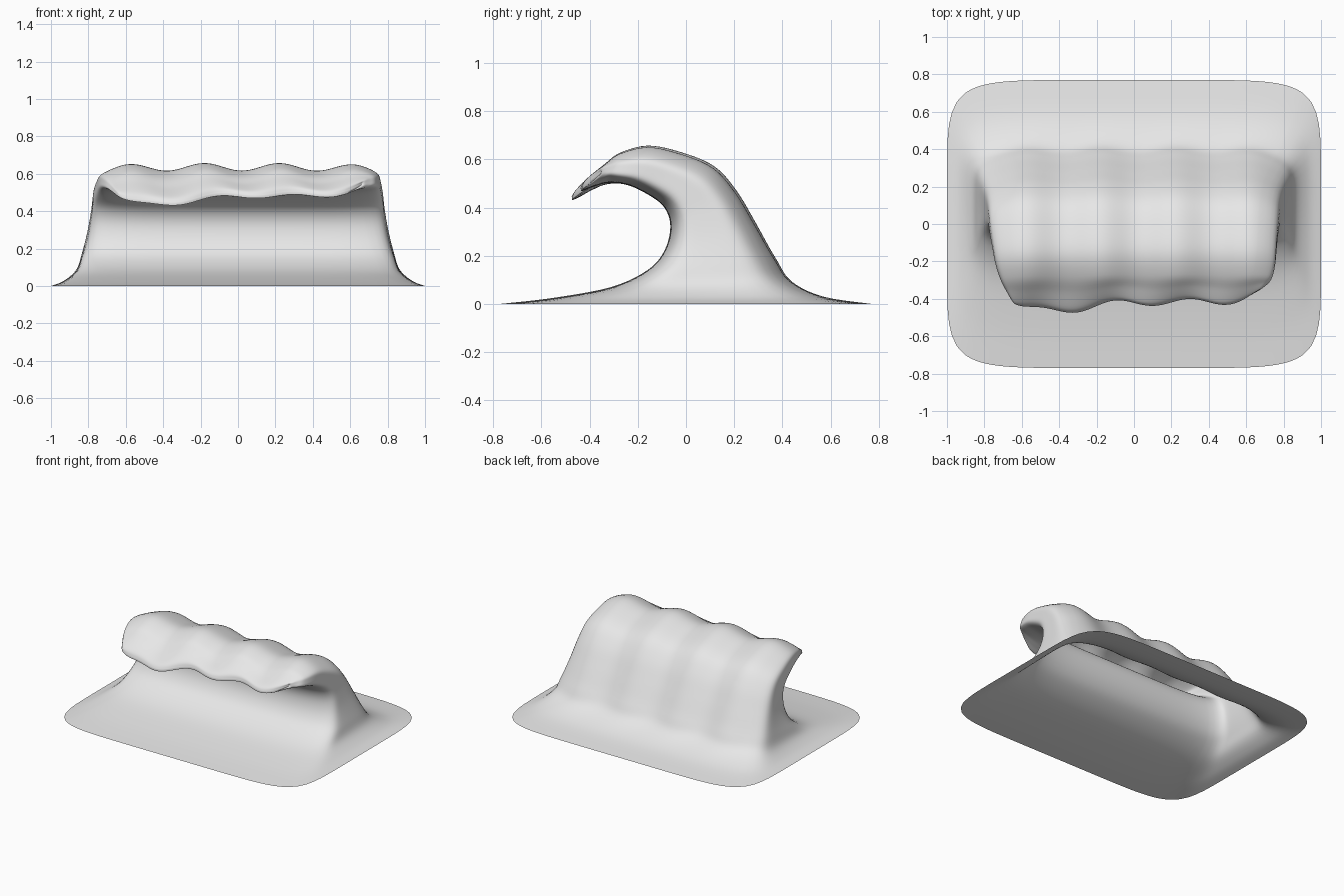
import bpy
import bmesh
import math

cube = bpy.data.objects.get("Cube")
if cube:
    bpy.data.objects.remove(cube, do_unlink=True)

# Stations from base to lip: hollow side y, z; back side y, z; half length
STATIONS = [
    (-.77, 0, .77, 0, 1),
    (-.55, .025, .57, .03, .93),
    (-.31, .07, .43, .095, .865),
    (-.16, .14, .36, .19, .835),
    (-.09, .22, .28, .33, .805),
    (-.065, .32, .2, .46, .785),
    (-.09, .4, .11, .555, .775),
    (-.16, .455, -.02, .61, .765),
    (-.25, .495, -.16, .637, .755),
    (-.33, .495, -.28, .6, .735),
    (-.4, .465, -.37, .535, .705),
    (-.455, .433, -.45, .475, .675),
    (-.472, .425, -.474, .438, .66),
]
STEPS = 5
ACROSS, DEEP = 72, 20


def ramp(value, low, high):
    t = min(max((value - low) / (high - low), 0), 1)
    return t * t * (3 - 2 * t)


def station(s):
    """Smooth interpolation through the station list."""
    i = min(int(s), len(STATIONS) - 2)
    t = s - i
    last = len(STATIONS) - 1
    rows = [STATIONS[min(max(i + k, 0), last)] for k in (-1, 0, 1, 2)]
    return [b + .5 * t * (c - a + t * (2 * a - 5 * b + 4 * c - d + t * (3 * (b - c) + d - a)))
            for a, b, c, d in zip(*rows)]


def rounded_ring(power):
    """Rounded rectangle outline, counter-clockwise, in unit coordinates."""
    sides = [((-1, -1), (1, -1), ACROSS), ((1, -1), (1, 1), DEEP),
             ((1, 1), (-1, 1), ACROSS), ((-1, 1), (-1, -1), DEEP)]
    ring = []
    for start, end, count in sides:
        for k in range(count):
            u, v = (p + (q - p) * k / count for p, q in zip(start, end))
            size = (abs(u) ** power + abs(v) ** power) ** (1 / power)
            ring.append((u / size, v / size))
    return ring


def wave_point(s, u, v):
    in_y, in_z, out_y, out_z, half = station(s)
    x = u * half
    if u < 0:
        x += .03 * ramp(s, 6, 10) * -u
    w = (v + 1) / 2
    y = in_y + (out_y - in_y) * w
    z = in_z + (out_z - in_z) * w
    # Rolling bumps along the back and crest
    bump = math.cos(math.tau * (x - .22) / .4) * w
    z += .02 * bump * ramp(s, 3, 8) * (1 - ramp(s, 9, 12))
    y += .012 * bump * ramp(s, 1, 3) * (1 - ramp(s, 6, 8))
    # Uneven lip, lower on one side and swept back at its ends
    lip = ramp(s, 8, 12)
    lift = .5 + .5 * math.tanh(6 * (x + .25))
    scallop = math.cos(math.tau * (x - .1) / .4)
    end = abs(u) ** 8
    y += lip * (.055 * lift - .018 * scallop + .05 * end)
    z += lip * (.055 * lift - .01 * scallop + .05 * end)
    return x, y, z


# Stack the rings into one open-bottomed wave
bm = bmesh.new()
total = (len(STATIONS) - 1) * STEPS
rings = []
for j in range(total + 1):
    s = j / STEPS
    outline = rounded_ring(7 - 2 * ramp(s, 0, 6))
    rings.append([bm.verts.new(wave_point(s, u, v)) for u, v in outline])
for low, high in zip(rings, rings[1:]):
    n = len(low)
    for k in range(n):
        m = (k + 1) % n
        bm.faces.new((low[k], low[m], high[m], high[k]))

# Close the thin lip with a strip of quads
tip = rings[-1]
n = len(tip)
front = tip[:ACROSS + DEEP // 2 + 1]
front = [tip[-k] for k in range(DEEP // 2, 0, -1)] + front
back = [tip[(n - DEEP // 2 - k) % n] for k in range(len(front))]
for k in range(len(front) - 1):
    corners = []
    for vert in (front[k], front[k + 1], back[k + 1], back[k]):
        if vert not in corners:
            corners.append(vert)
    if len(corners) > 2:
        bm.faces.new(corners)

mesh = bpy.data.meshes.new("wave")
bm.to_mesh(mesh)
bm.free()
wave = bpy.data.objects.new("wave", mesh)
bpy.context.collection.objects.link(wave)

# Plain pale grey surface
grey = bpy.data.materials.new("pale_grey")
grey.use_nodes = True
colour = (.8, .8, .8, 1)
grey.diffuse_color = colour
grey.node_tree.nodes["Principled BSDF"].inputs["Base Color"].default_value = colour
mesh.materials.append(grey)

bpy.ops.object.select_all(action="DESELECT")
wave.select_set(True)
bpy.context.view_layer.objects.active = wave
bpy.ops.object.shade_smooth_by_angle(angle=math.radians(60))
